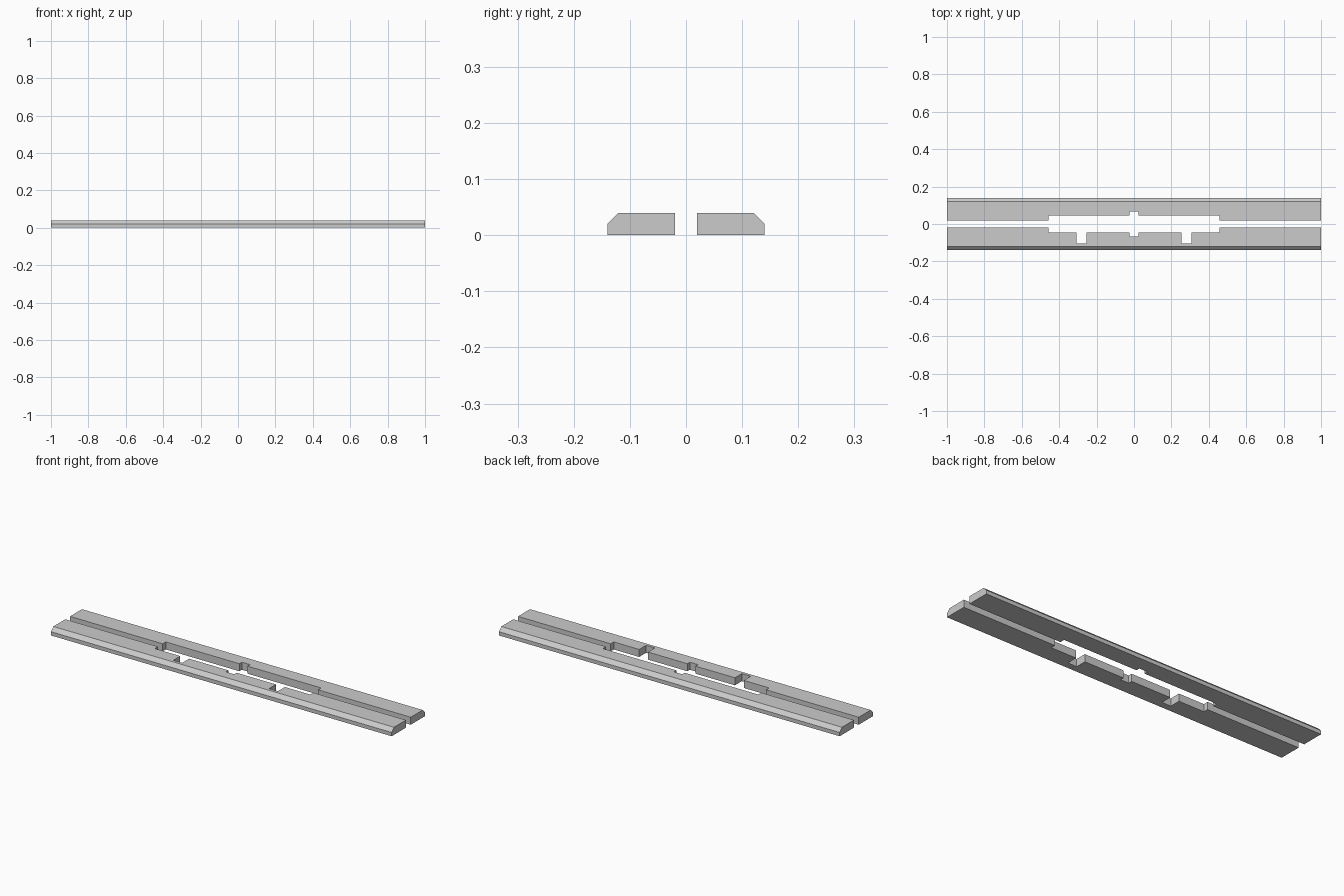
import bpy
import bmesh

if "Cube" in bpy.data.objects:
    bpy.data.objects.remove(bpy.data.objects["Cube"])

HEIGHT, OUTER, INNER, CHAMFER = 0.04, 0.14, 0.02, 0.02
RECESS = 0.046


def make_rail(name, side, half_steps):
    """half_steps: (x, y) inner-edge points from the centre to the right end, mirrored in x."""
    right = half_steps + [(1.0, INNER), (1.0, OUTER)]
    outline = right + [(-x, y) for x, y in reversed(right)]
    bm = bmesh.new()
    base = bm.faces.new([bm.verts.new((x, side * y, 0)) for x, y in outline])
    top = bmesh.ops.extrude_face_region(bm, geom=[base], use_keep_orig=True)["geom"]
    bmesh.ops.translate(bm, verts=[g for g in top if isinstance(g, bmesh.types.BMVert)],
                        vec=(0, 0, HEIGHT))
    bmesh.ops.recalc_face_normals(bm, faces=bm.faces)
    # chamfer along the outer top edge
    edge = [e for e in bm.edges
            if all(abs(v.co.y) > OUTER - 1e-4 and v.co.z > HEIGHT - 1e-4 for v in e.verts)]
    bmesh.ops.bevel(bm, geom=edge, offset=CHAMFER, segments=1, affect='EDGES')
    bmesh.ops.recalc_face_normals(bm, faces=bm.faces)
    mesh = bpy.data.meshes.new(name)
    bm.to_mesh(mesh)
    bm.free()
    obj = bpy.data.objects.new(name, mesh)
    bpy.context.collection.objects.link(obj)
    return obj


centre_notch = [(0.024, 0.067), (0.024, RECESS)]
side_notch = [(0.255, RECESS), (0.255, 0.104), (0.307, 0.104), (0.307, RECESS)]
recess_end = [(0.456, RECESS), (0.456, INNER)]

# back rail: recess with a centre notch
make_rail("back_rail", 1, centre_notch + recess_end)
# front rail: same recess plus two deep side notches
make_rail("front_rail", -1, centre_notch + side_notch + recess_end)
